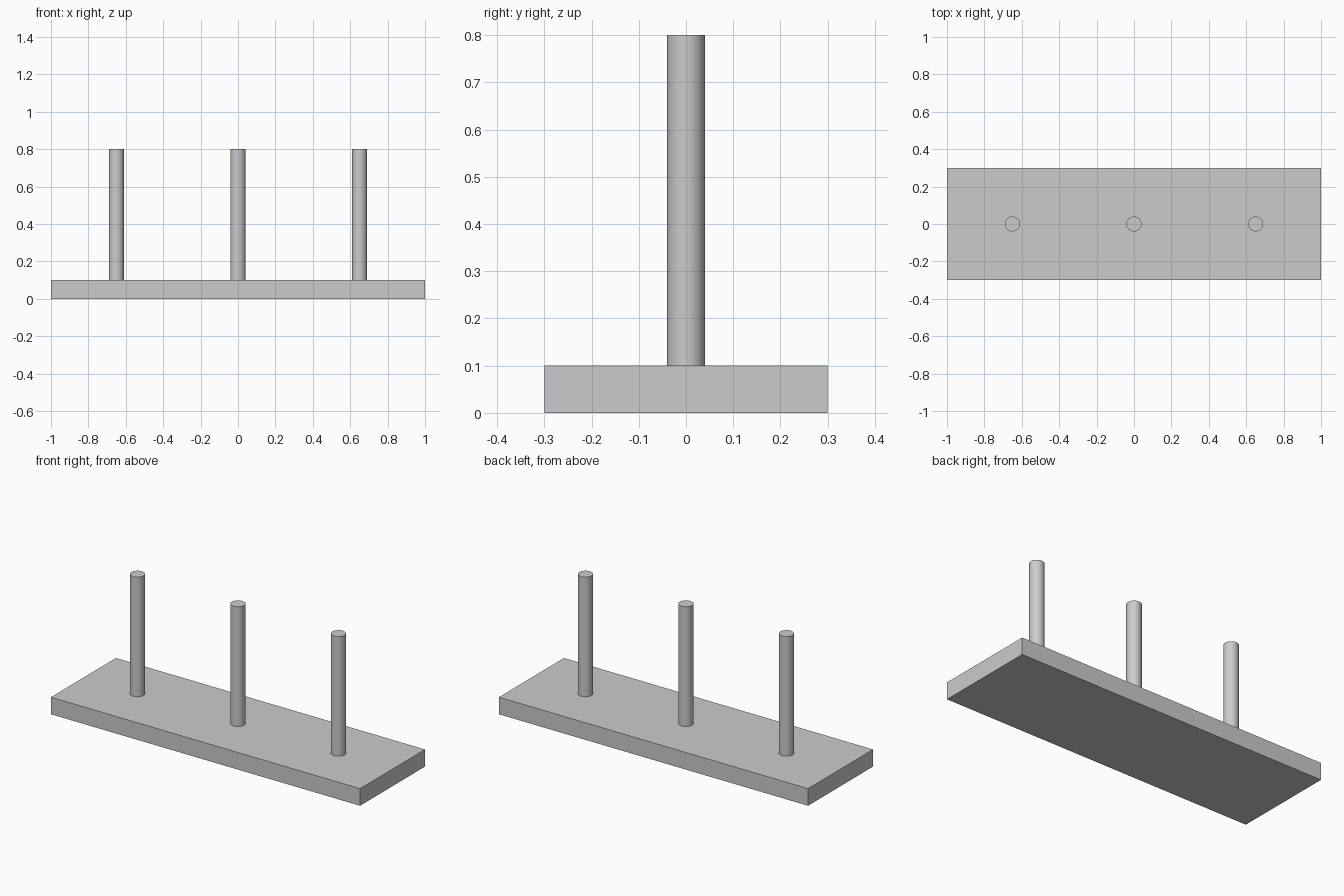
import bpy
import math

cube = bpy.data.objects.get("Cube")
if cube:
    bpy.data.objects.remove(cube, do_unlink=True)

# Single plain grey for every part
GREY = (0.6, 0.6, 0.6, 1.0)
grey = bpy.data.materials.new("light_grey")
grey.use_nodes = True
grey.diffuse_color = GREY
grey.node_tree.nodes["Principled BSDF"].inputs["Base Color"].default_value = GREY

BASE_SIZE = (2.0, 0.6, 0.1)
PEG_RADIUS = 0.04
PEG_TOP = 0.8
PEG_SPACING = 0.65


def finish(name):
    obj = bpy.context.object
    obj.name = obj.data.name = name
    obj.data.materials.append(grey)
    return obj


# Flat rectangular base
bpy.ops.mesh.primitive_cube_add(size=1, location=(0, 0, BASE_SIZE[2] / 2))
bpy.context.object.scale = BASE_SIZE
bpy.ops.object.transform_apply(location=False, rotation=False, scale=True)
finish("base")

# Three upright round pegs standing on the base
height = PEG_TOP - BASE_SIZE[2]
for side, name in ((-1, "right_peg"), (0, "middle_peg"), (1, "left_peg")):
    bpy.ops.mesh.primitive_cylinder_add(
        vertices=64, radius=PEG_RADIUS, depth=height,
        location=(side * PEG_SPACING, 0, BASE_SIZE[2] + height / 2))
    finish(name)
    bpy.ops.object.shade_smooth_by_angle(angle=math.radians(30))
